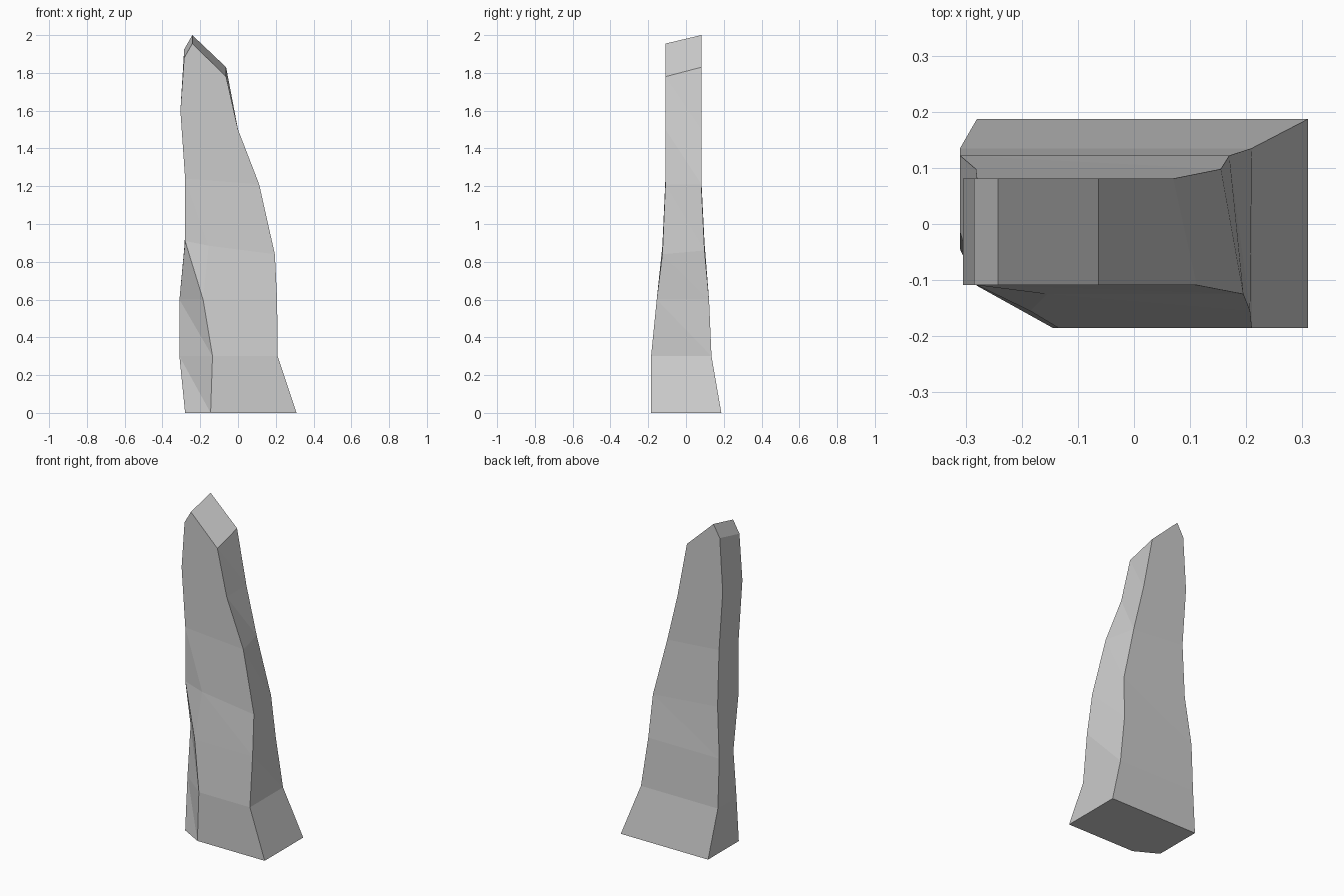
import bpy, bmesh

if "Cube" in bpy.data.objects:
    bpy.data.objects.remove(bpy.data.objects["Cube"])

# Stone cross-sections, bottom to top; repeated points collapse a corner.
# Order: back left, left chamfer, front chamfer, front right, back right, back ridge
def section(bl, l, f, r, br, ridge=None):
    return [bl, l, f, r, br, ridge or bl]

def upper(left, right, back_right, zl, zr):
    front = (left, -.109, zl)
    return section((left, .081, zl), front, front,
                   (right, -.109, zr), (back_right, .081, zr))

sections = [
    section((-.28, .187, 0), (-.28, -.11, 0), (-.145, -.185, 0),
            (.31, -.185, 0), (.31, .187, 0)),
    section((-.31, .135, .3), (-.31, -.045, .3), (-.135, -.185, .3),
            (.21, -.185, .3), (.21, .135, .3)),
    section((-.31, .122, .6), (-.31, -.015, .6), (-.185, -.155, .6),
            (.207, -.155, .6), (.17, .122, .6)),
    section((-.282, .098, .9), (-.28, -.109, .91), (-.155, -.125, .885),
            (.195, -.125, .84), (.155, .098, .86)),
    upper(-.28, .112, .07, 1.24, 1.21),
    upper(-.305, 0, 0, 1.6, 1.5),
    section((-.285, .081, 1.925), (-.285, -.109, 1.88), (-.242, -.109, 1.955),
            (-.063, -.109, 1.78), (-.063, .081, 1.83), (-.242, .081, 2)),
]

bm = bmesh.new()
cache = {}

def vert(p):
    if p not in cache:
        cache[p] = bm.verts.new(p)
    return cache[p]

def face(*verts):
    if len(set(verts)) == len(verts):
        bm.faces.new(verts)

# Side walls
rings = [[vert(p) for p in s] for s in sections]
for a, b in zip(rings, rings[1:]):
    for i in range(6):
        j = (i + 1) % 6
        face(a[i], a[j], b[i])
        face(a[j], b[j], b[i])

# Base and two-slope roof
bm.faces.new(rings[0][4::-1])
bl, l, f, r, br, ridge = rings[-1]
face(bl, l, f, ridge)
face(ridge, f, r, br)
bmesh.ops.recalc_face_normals(bm, faces=bm.faces[:])

mesh = bpy.data.meshes.new("standing_stone")
bm.to_mesh(mesh)
bm.free()
bpy.context.collection.objects.link(bpy.data.objects.new("standing_stone", mesh))
